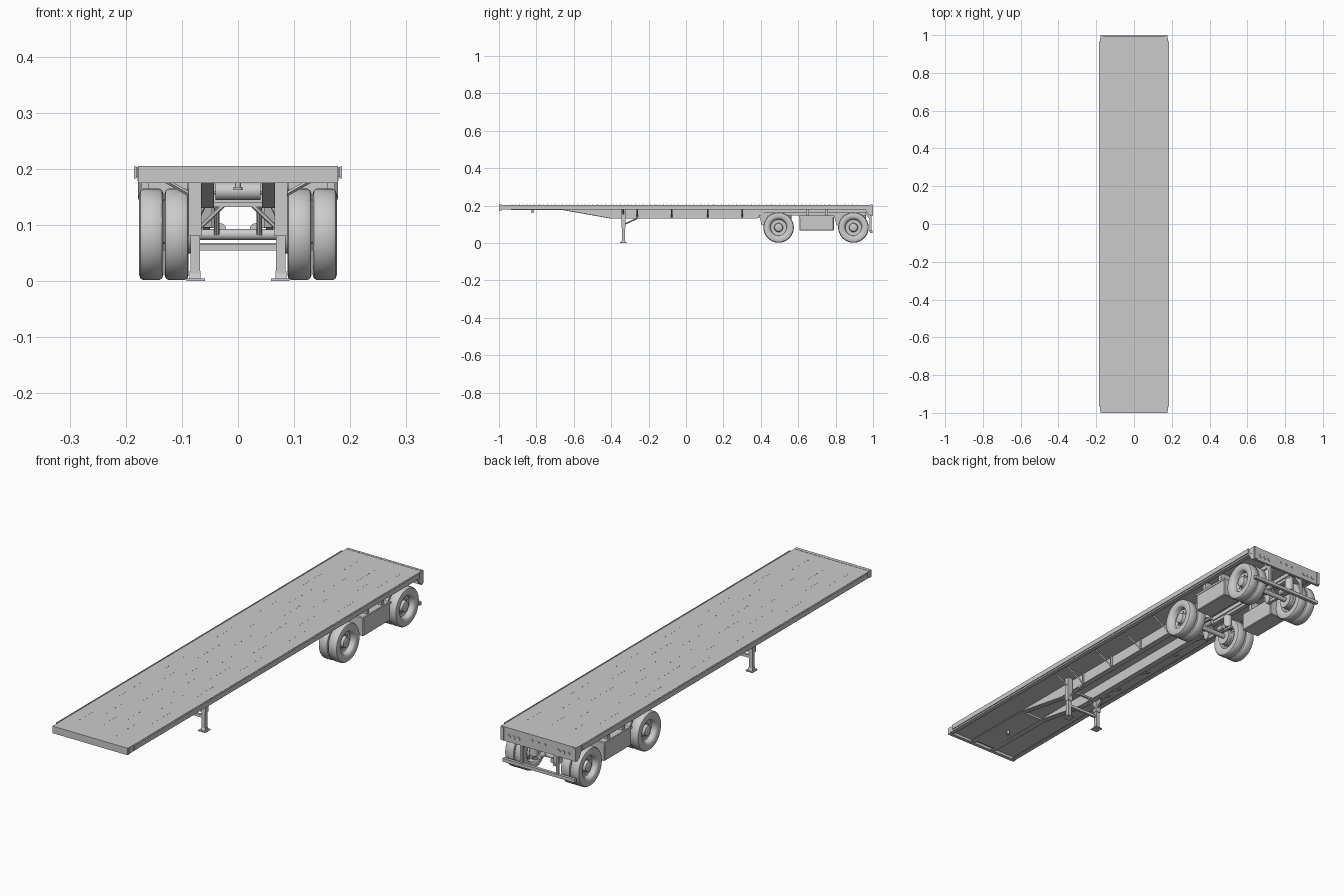
import bpy, bmesh, math
from mathutils import Vector, Matrix


def finish(name, bm, smooth=False):
    bmesh.ops.recalc_face_normals(bm, faces=bm.faces)
    me = bpy.data.meshes.new(name)
    bm.to_mesh(me)
    bm.free()
    ob = bpy.data.objects.new(name, me)
    bpy.context.collection.objects.link(ob)
    if smooth:
        bpy.ops.object.select_all(action='DESELECT')
        ob.select_set(True)
        bpy.context.view_layer.objects.active = ob
        bpy.ops.object.shade_smooth_by_angle(angle=math.radians(35))
    return ob


def add_box(bm, x0, x1, y0, y1, z0, z1):
    m = Matrix.Translation(((x0 + x1) / 2, (y0 + y1) / 2, (z0 + z1) / 2))
    bmesh.ops.create_cube(bm, size=1, matrix=m @ Matrix.Diagonal((abs(x1 - x0), y1 - y0, z1 - z0, 1)))


def box(name, *dims):
    bm = bmesh.new()
    add_box(bm, *dims)
    return finish(name, bm)


def prism(name, pts, x0, x1):
    """Side profile (y, z) extruded across x."""
    bm = bmesh.new()
    f = bm.faces.new([bm.verts.new((x0, y, z)) for y, z in pts])
    r = bmesh.ops.extrude_face_region(bm, geom=[f])
    bmesh.ops.translate(bm, vec=(x1 - x0, 0, 0), verts=[v for v in r['geom'] if isinstance(v, bmesh.types.BMVert)])
    return finish(name, bm)


def rod(name, a, b, r, sides=16, r2=None):
    a, b = Vector(a), Vector(b)
    bm = bmesh.new()
    m = Matrix.Translation((a + b) / 2) @ (b - a).to_track_quat('Z', 'Y').to_matrix().to_4x4()
    bmesh.ops.create_cone(bm, cap_ends=True, segments=sides, radius1=r, radius2=r if r2 is None else r2,
                          depth=(b - a).length, matrix=m)
    return finish(name, bm, sides > 6)


def lathe(name, prof, y, z, s, steps=48):
    """Profile (x, radius) spun about a sideways axle."""
    bm = bmesh.new()
    vs = [bm.verts.new((s * x, y, z + r)) for x, r in prof]
    es = [bm.edges.new(p) for p in zip(vs, vs[1:])]
    bmesh.ops.spin(bm, geom=vs + es, cent=(0, y, z), axis=(1, 0, 0), angle=2 * math.pi, steps=steps)
    bmesh.ops.remove_doubles(bm, verts=bm.verts, dist=1e-5)
    return finish(name, bm, True)


# Deck and its edges
box('deck', -0.178, 0.178, -0.995, 0.99, 0.187, 0.204)
box('front_panel', -0.178, 0.178, -1.0, -0.985, 0.175, 0.205)
bm = bmesh.new()
for i, x in enumerate((-0.125, -0.075, -0.025, 0.025, 0.075, 0.125)):
    for g in range(6):
        for k in range(8):
            y = -0.93 + (i % 2) * 0.15 + g * 0.31 + k * 0.02
            add_box(bm, x - 0.0015, x + 0.0015, y - 0.002, y + 0.002, 0.2035, 0.2045)
finish('deck_screws', bm)

# Rear panel with lights
box('rear_panel', -0.178, 0.178, 0.985, 0.996, 0.145, 0.205)
for x in (-0.03, 0, 0.03):
    rod('marker_light', (x, 0.995, 0.18), (x, 0.999, 0.18), 0.005, 12)

AXLES = (0.495, 0.895)
AZ = 0.083
OUTER = [(0.137, 0), (0.137, 0.050), (0.133, 0.058), (0.133, 0.072), (0.135, 0.078), (0.140, 0.0815),
         (0.169, 0.0815), (0.174, 0.078), (0.176, 0.072), (0.176, 0.058), (0.173, 0.050), (0.170, 0.047),
         (0.153, 0.043), (0.150, 0.034), (0.152, 0.024), (0.166, 0.021), (0.169, 0.013), (0.170, 0)]
INNER = [(0.128, 0), (0.128, 0.050), (0.131, 0.058), (0.131, 0.072), (0.129, 0.078), (0.124, 0.0815),
         (0.095, 0.0815), (0.090, 0.078), (0.088, 0.072), (0.088, 0.058), (0.091, 0.050), (0.094, 0.047),
         (0.115, 0.044), (0.118, 0.036), (0.092, 0.035), (0.090, 0.0)]

for s in (-1, 1):
    # Side rails with a bottom lip
    box('side_rail', s * 0.172, s * 0.179, -0.99, 0.985, 0.178, 0.203)
    box('rail_lip', s * 0.160, s * 0.178, -0.985, 0.985, 0.178, 0.181)
    box('rub_rail', s * 0.181, s * 0.185, -0.965, 0.965, 0.183, 0.204)
    bm = bmesh.new()
    for i in range(40):
        y = -0.955 + i * 1.91 / 39
        add_box(bm, s * 0.178, s * 0.182, y - 0.004, y + 0.004, 0.185, 0.202)
    finish('rail_spacers', bm)

    # Main beam: web plus bottom flange following its lower edge
    low = [(-0.985, 0.178), (-0.66, 0.176), (-0.40, 0.130), (0.38, 0.130), (0.42, 0.160), (0.985, 0.160)]
    prism('main_beam_web', low + [(0.985, 0.189), (-0.985, 0.189)], s * 0.052, s * 0.057)
    prism('main_beam_flange', low + [(y, z + 0.004) for y, z in reversed(low)], s * 0.043, s * 0.066)

    # Sloping outriggers from beam to deck
    for y in (-0.335, -0.26, -0.075, 0.115, 0.30):
        rod('outrigger', (s * 0.056, y, 0.137), (s * 0.145, y, 0.188), 0.004, 4)
        box('beam_rib', s * 0.056, s * 0.066, y - 0.002, y + 0.002, 0.132, 0.188)

    # Landing gear
    y = -0.335
    box('landing_leg_tube', s * 0.065, s * 0.088, y - 0.011, y + 0.011, 0.080, 0.188)
    box('landing_leg_slider', s * 0.068, s * 0.085, y - 0.008, y + 0.008, 0.012, 0.085)
    prism('landing_foot_pivot', [(y - 0.012, 0.003), (y + 0.012, 0.003), (y + 0.006, 0.018), (y - 0.006, 0.018)],
          s * 0.067, s * 0.086)
    box('landing_foot', s * 0.059, s * 0.092, y - 0.018, y + 0.018, 0, 0.004)
    rod('landing_back_brace', (s * 0.076, y + 0.01, 0.102), (s * 0.062, -0.26, 0.132), 0.004, 6)
    rod('landing_inner_brace', (s * 0.068, y, 0.095), (s * 0.025, y, 0.136), 0.004, 6)

    # Storage box between the axles
    ob = box('side_box', s * 0.085, s * 0.168, 0.607, 0.790, 0.066, 0.146)
    mod = ob.modifiers.new('edge', 'BEVEL')
    mod.width, mod.segments = 0.003, 1
    box('side_box_lid_strip', s * 0.167, s * 0.170, 0.604, 0.793, 0.137, 0.146)
    for yy in (0.65, 0.75):
        box('side_box_hanger', s * 0.090, s * 0.160, yy - 0.008, yy + 0.008, 0.144, 0.188)
    box('suspension_rail', s * 0.046, s * 0.064, 0.40, 0.96, 0.148, 0.161)

    # Wheels and suspension
    for y in AXLES:
        lathe('outer_wheel', OUTER, y, AZ, s)
        lathe('inner_wheel', INNER, y, AZ, s)
        for k in range(10):
            a = k * math.pi / 5
            p = (y + 0.030 * math.cos(a), AZ + 0.030 * math.sin(a))
            rod('wheel_nut', (s * 0.149, *p), (s * 0.156, *p), 0.0025, 6)
        rod('brake_drum', (s * 0.075, y, AZ), (s * 0.100, y, AZ), 0.034, 24)
        prism('suspension_hanger', [(y - 0.105, 0.150), (y - 0.055, 0.150), (y - 0.07, 0.095), (y - 0.09, 0.095)],
              s * 0.046, s * 0.066)
        prism('trailing_arm', [(y - 0.09, 0.095), (y - 0.09, 0.108), (y, 0.104), (y + 0.075, 0.095),
                               (y + 0.075, 0.085), (y, 0.090)], s * 0.050, s * 0.062)
        rod('air_spring', (s * 0.056, y + 0.05, 0.094), (s * 0.056, y + 0.05, 0.150), 0.018, 20)
        rod('shock_absorber', (s * 0.038, y - 0.008, AZ), (s * 0.038, y - 0.05, 0.158), 0.005, 10)
        rod('brake_chamber', (s * 0.032, y + 0.020, 0.092), (s * 0.032, y + 0.052, 0.092), 0.011, 16)

    # Rear guard supports, corner plates and tail lights
    prism('bumper_support', [(0.982, 0.058), (0.993, 0.058), (0.993, 0.165), (0.955, 0.165), (0.982, 0.125)],
          s * 0.080, s * 0.090)
    prism('rear_corner_plate', [(0.955, 0.187), (0.99, 0.187), (0.99, 0.146), (0.975, 0.152)], s * 0.172, s * 0.178)
    box('rear_dock_bumper', s * 0.163, s * 0.177, 0.995, 1.0, 0.147, 0.203)
    for x in (0.095, 0.118, 0.141):
        rod('tail_light', (s * x, 0.995, 0.170), (s * x, 0.999, 0.170), 0.008, 16)

# Parts shared by both sides
for y in AXLES:
    rod('axle', (-0.10, y, AZ), (0.10, y, AZ), 0.010, 20)
    box('suspension_crossmember', -0.05, 0.05, y - 0.09, y - 0.07, 0.135, 0.155)
box('landing_cross_bar', -0.07, 0.07, -0.340, -0.330, 0.054, 0.066)
box('landing_top_bar', -0.055, 0.055, -0.340, -0.330, 0.132, 0.140)
box('rear_bumper_bar', -0.170, 0.170, 0.984, 0.997, 0.054, 0.068)
rod('air_tank', (-0.04, 0.34, 0.160), (0.04, 0.34, 0.160), 0.016, 20)

# Coupler plate and kingpin
box('coupler_plate', -0.052, 0.052, -0.97, -0.66, 0.178, 0.188)
rod('kingpin', (0, -0.82, 0.164), (0, -0.82, 0.180), 0.005, 16)
rod('kingpin_foot', (0, -0.82, 0.162), (0, -0.82, 0.167), 0.008, 16)
